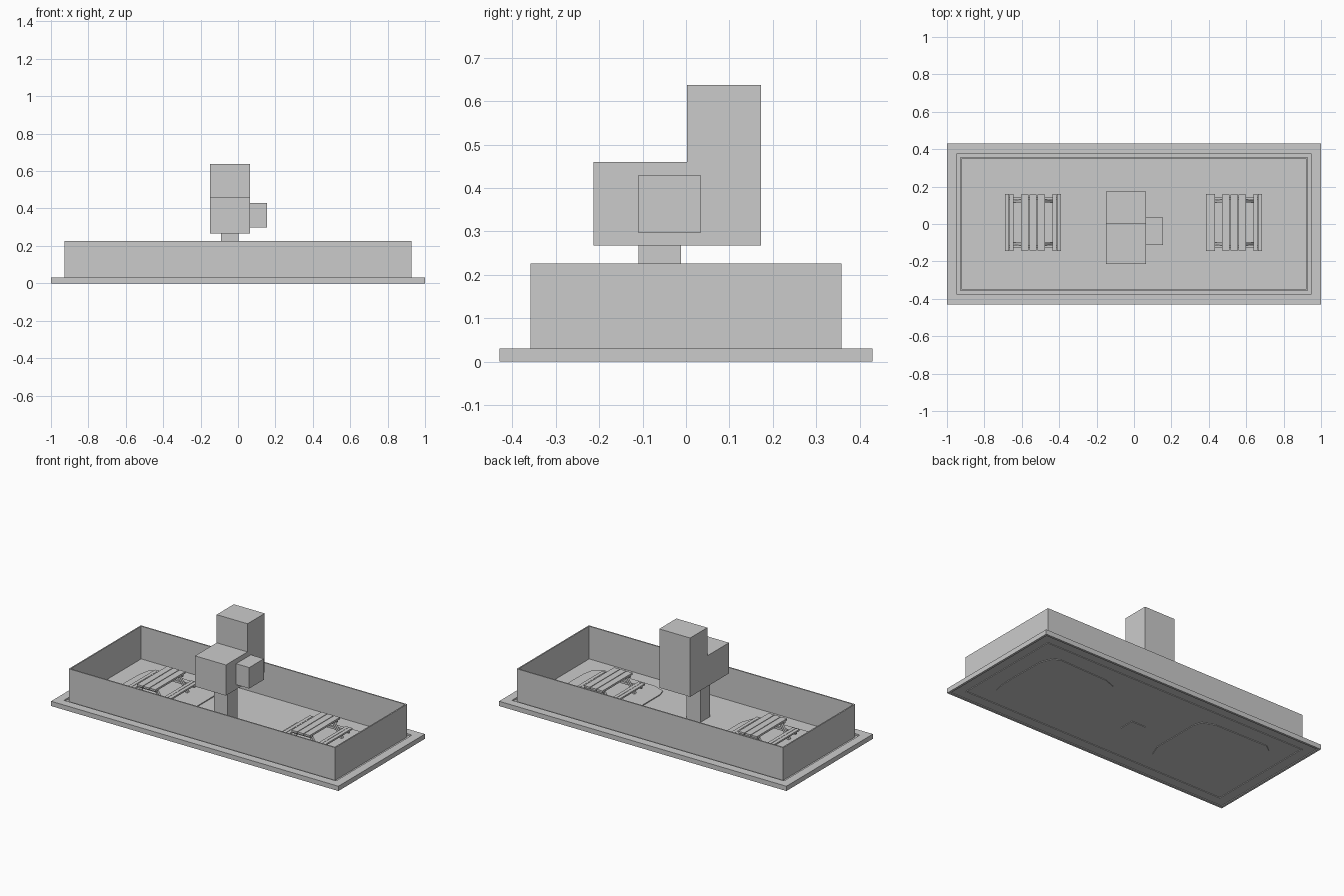
import bpy, bmesh
from mathutils import Matrix, Vector

if "Cube" in bpy.data.objects:
    bpy.data.objects.remove(bpy.data.objects["Cube"])


def finish(name, bm):
    bmesh.ops.recalc_face_normals(bm, faces=bm.faces)
    me = bpy.data.meshes.new(name)
    bm.to_mesh(me)
    bm.free()
    ob = bpy.data.objects.new(name, me)
    bpy.context.collection.objects.link(ob)
    return ob


def add_box(bm, lo, hi):
    lo, hi = Vector(lo), Vector(hi)
    m = Matrix.Translation((lo + hi) / 2) @ Matrix.Diagonal((*(hi - lo), 1))
    bmesh.ops.create_cube(bm, size=1, matrix=m)


def box(name, lo, hi):
    bm = bmesh.new()
    add_box(bm, lo, hi)
    return finish(name, bm)


def prism(name, outline, z0, z1):
    bm = bmesh.new()
    f = bm.faces.new([bm.verts.new((x, y, z0)) for x, y in outline])
    up = bmesh.ops.extrude_face_region(bm, geom=[f])['geom']
    bmesh.ops.translate(bm, vec=(0, 0, z1 - z0),
                        verts=[v for v in up if isinstance(v, bmesh.types.BMVert)])
    if f not in bm.faces:
        bm.faces.new([v for v in bm.verts if v.co.z == z0])
    return finish(name, bm)


# base slab with a sunken floor inside the walls and a shallow recess below
bm = bmesh.new()
add_box(bm, (-1, -0.43, 0), (1, 0.43, 0.03))
bm.normal_update()
top = next(f for f in bm.faces if f.normal.z > 0.9)
bottom = next(f for f in bm.faces if f.normal.z < -0.9)
for face, width, dz in ((top, 0.075, -0.01), (bottom, 0.02, 0.005)):
    bmesh.ops.inset_region(bm, faces=[face], thickness=width)
    r = bmesh.ops.inset_region(bm, faces=[face], thickness=0.0001)
    bmesh.ops.translate(bm, verts=list(face.verts), vec=(0, 0, dz))
finish("base_slab", bm)

# thin enclosure walls
X, Y, T = 0.927, 0.358, 0.008
bm = bmesh.new()
for s in (-1, 1):
    add_box(bm, (-X, min(s * Y, s * (Y - T)), 0.001), (X, max(s * Y, s * (Y - T)), 0.226))
    add_box(bm, (min(s * X, s * (X - T)), T - Y, 0.001), (max(s * X, s * (X - T)), Y - T, 0.226))
finish("enclosure_walls", bm)

# rounded floor pads, the second one turned by half a turn
pad = [(-.805, .05), (-.80, -.165), (-.773, -.235), (-.73, -.257), (-.39, -.246),
       (-.318, -.22), (-.286, -.14), (-.286, .18), (-.302, .23), (-.38, .257),
       (-.746, .262), (-.789, .23), (-.802, .166)]
prism("left_pad", pad, 0.001, 0.026)
prism("right_pad", [(0.02 - x, -y) for x, y in pad], 0.001, 0.026)


# picnic tables: three top planks, two benches, sloped legs and cross rails
def beam(bm, p, q, wide, thick):
    p, q = Vector(p), Vector(q)
    m = (Matrix.Translation((p + q) / 2) @ (q - p).to_track_quat('Z', 'Y').to_matrix().to_4x4()
         @ Matrix.Diagonal((wide, thick, (q - p).length, 1)))
    bmesh.ops.create_cube(bm, size=1, matrix=m)


def picnic_table(name, cx, cy):
    bm = bmesh.new()
    for i in (-1, 0, 1):
        x = cx + i * 0.044
        add_box(bm, (x - 0.02, cy - 0.15, 0.12), (x + 0.02, cy + 0.15, 0.132))
    for s in (-1, 1):
        for off in (0.114, 0.138):
            x = cx + s * off
            add_box(bm, (x - 0.011, cy - 0.153, 0.076), (x + 0.011, cy + 0.153, 0.086))
    for e in (-1, 1):
        y = cy + e * 0.128
        add_box(bm, (cx - 0.145, y - 0.007, 0.062), (cx + 0.145, y + 0.007, 0.076))
        add_box(bm, (cx - 0.062, y - 0.007, 0.108), (cx + 0.062, y + 0.007, 0.12))
        for s in (-1, 1):
            beam(bm, (cx + s * 0.04, y - e * 0.014, 0.12),
                 (cx + s * 0.105, y - e * 0.014, 0.024), 0.016, 0.014)
    finish(name, bm)


picnic_table("left_picnic_table", -0.54, 0.008)
picnic_table("right_picnic_table", 0.535, 0.008)

# central post carrying the blocks
box("post", (-0.092, -0.109, 0.001), (0.004, -0.012, 0.268))
box("front_block", (-0.15, -0.213, 0.267), (0.065, 0.002, 0.46))
box("tall_block", (-0.15, 0.002, 0.267), (0.065, 0.173, 0.637))
box("side_block", (0.065, -0.111, 0.297), (0.156, 0.035, 0.429))
